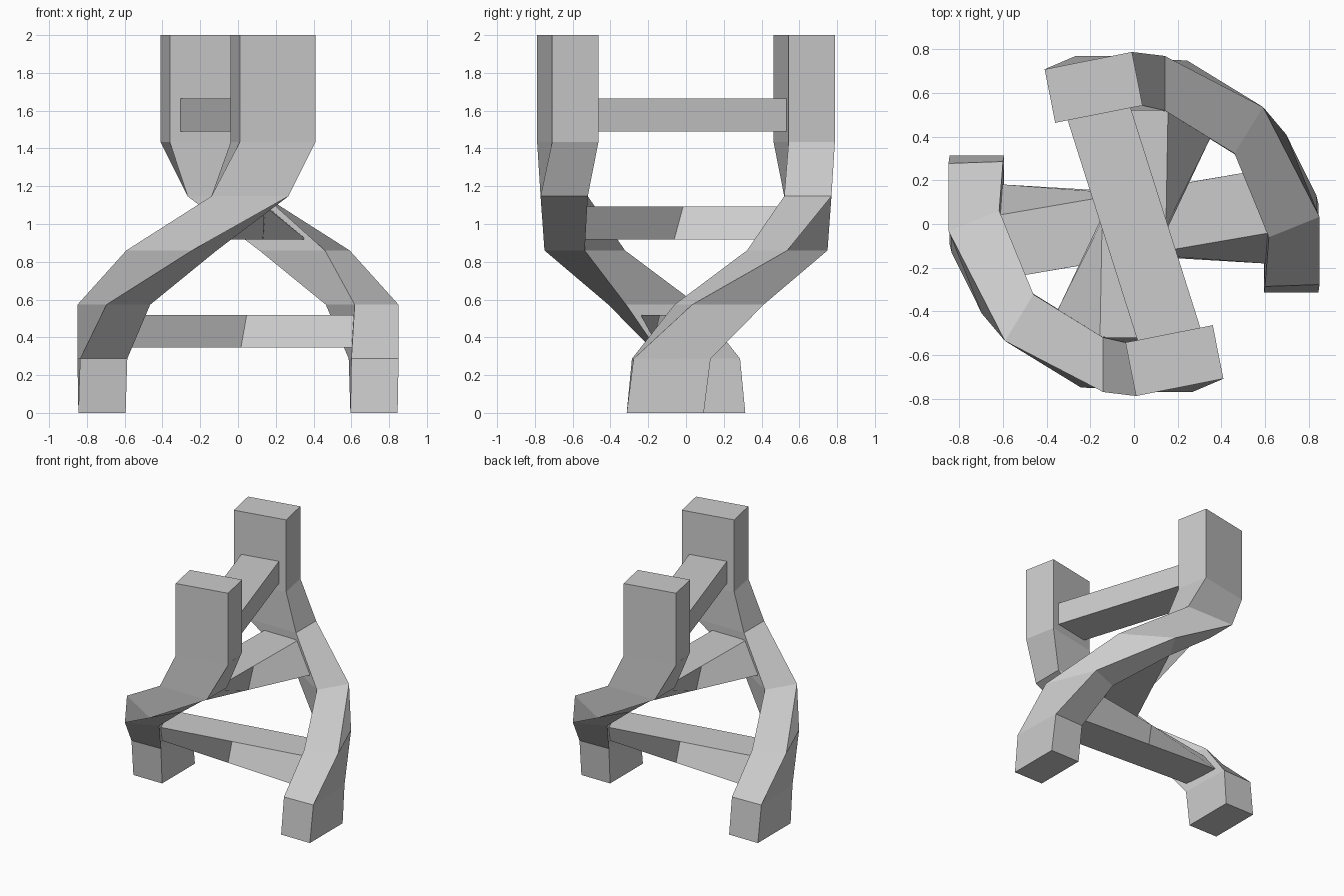
import bpy, bmesh, math

if "Cube" in bpy.data.objects:
    bpy.data.objects.remove(bpy.data.objects["Cube"])

# Twist profile: height, turn in degrees, sideways shift, distance from the axis
LEVELS = [(0.0, -90, -0.11, 0.72), (0.287, -88, -0.103, 0.715),
          (0.573, -68, -0.084, 0.675), (0.86, -31.5, -0.02, 0.641),
          (1.147, 0, 0.063, 0.645), (1.433, 11.2, 0.06, 0.65),
          (2.0, 11.2, 0.06, 0.65)]


def twist_at(z):
    for a, b in zip(LEVELS, LEVELS[1:]):
        if z <= b[0]:
            f = (z - a[0]) / (b[0] - a[0])
            return [p + (q - p) * f for p, q in zip(a, b)][1:]


def place(side, r, z, phi):
    """Sideways / radial coordinates to world, turned about z."""
    c, s = math.cos(math.radians(phi)), math.sin(math.radians(phi))
    return (side * c + r * s, side * s - r * c, z)


def loft(name, sections):
    bm = bmesh.new()
    rings = [[bm.verts.new(p) for p in sec] for sec in sections]
    for a, b in zip(rings, rings[1:]):
        for i in range(4):
            j = (i + 1) % 4
            bm.faces.new((a[i], a[j], b[j], b[i]))
    bm.faces.new(rings[0])
    bm.faces.new(rings[-1])
    bmesh.ops.recalc_face_normals(bm, faces=bm.faces)
    me = bpy.data.meshes.new(name)
    bm.to_mesh(me)
    bm.free()
    ob = bpy.data.objects.new(name, me)
    bpy.context.collection.objects.link(ob)


# Two twisted rails, half a turn apart
CORNERS = [(-0.204, 0.125), (0.204, 0.125), (0.204, -0.125), (-0.204, -0.125)]
for name, turn in (("front_rail", 0), ("back_rail", 180)):
    loft(name, [[place(t + u, r + v, z, phi + turn) for u, v in CORNERS]
                for z, phi, t, r in LEVELS])

# Three rungs following the twist, each with a middle cut
for name, z, reach in (("lower_rung", 0.4325, 0.59), ("middle_rung", 1.005, 0.53),
                       ("upper_rung", 1.577, 0.535)):
    sections = []
    for k in (-1, 0, 1):
        sec = []
        for u, h in ((-0.147, -0.0865), (0.147, -0.0865), (0.147, 0.0865), (-0.147, 0.0865)):
            phi, t, r = twist_at(z + h)
            sec.append(place(k * t + u, k * reach, z + h, phi))
        sections.append(sec)
    loft(name, sections)
